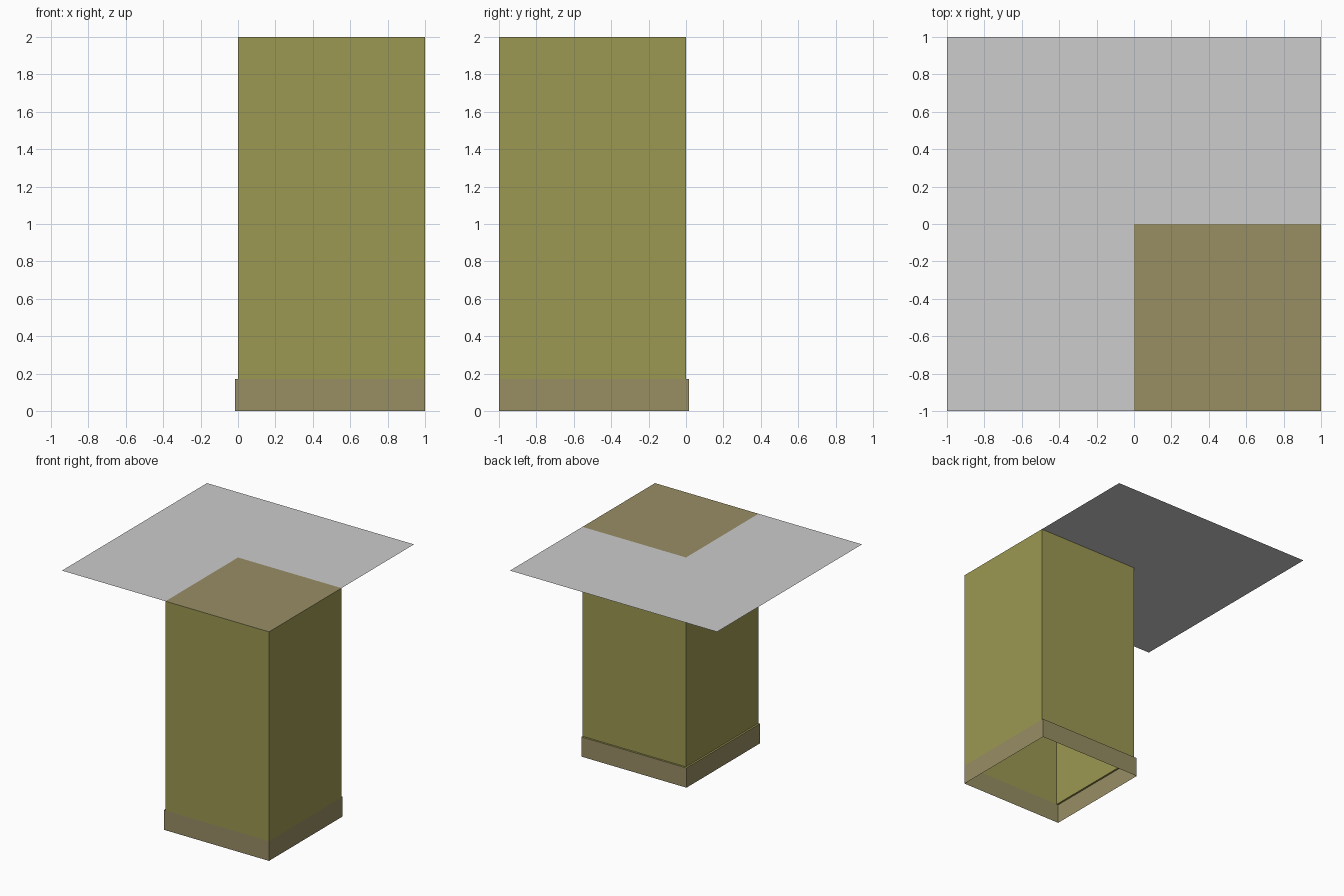
import bpy

if "Cube" in bpy.data.objects:
    bpy.data.objects.remove(bpy.data.objects["Cube"])


def material(name, rgb):
    """Flat colour from 0-255 sRGB values."""
    m = bpy.data.materials.new(name)
    lin = [((c / 255 + 0.055) / 1.055) ** 2.4 for c in rgb]
    m.diffuse_color = (*lin, 1.0)
    m.use_nodes = True
    m.node_tree.nodes["Principled BSDF"].inputs["Base Color"].default_value = m.diffuse_color
    return m


OLIVE = material("olive wall", (156, 152, 82))
TAN = material("tan trim", (152, 142, 100))
GREY = material("light grey ceiling", (204, 204, 204))


def mesh_object(name, verts, faces, mat):
    me = bpy.data.meshes.new(name)
    me.from_pydata(verts, [], faces)
    me.materials.append(mat)
    ob = bpy.data.objects.new(name, me)
    bpy.context.collection.objects.link(ob)
    return ob


def wall_ring(name, x0, x1, y0, y1, z0, z1, mat):
    """Four single-sided walls, open at top and bottom, facing outwards."""
    plan = [(x0, y0), (x1, y0), (x1, y1), (x0, y1)]
    verts = [(x, y, z) for z in (z0, z1) for x, y in plan]
    faces = [(i, (i + 1) % 4, (i + 1) % 4 + 4, i + 4) for i in range(4)]
    return mesh_object(name, verts, faces, mat)


def flat_l(name, outer, inner, z, mat):
    """L-shaped sheet on the -x and +y sides of the column.
    outer = (left x, back y); inner = corner where the column starts."""
    (l, b), (x, y) = outer, inner
    verts = [(l, -1, z), (x, -1, z), (x, y, z), (l, b, z), (1, y, z), (1, b, z)]
    return mesh_object(name, verts, [(0, 1, 2, 3), (3, 2, 4, 5)], mat)


TRIM_TOP, OUT, HEIGHT = 0.172, 0.016, 2.0

# Hollow square column and the skirting around its foot
wall_ring("column_walls", 0, 1, -1, 0, TRIM_TOP, HEIGHT, OLIVE)
wall_ring("skirting_board", -OUT, 1, -1, OUT, 0, TRIM_TOP, TAN)

# Thin ledge where the skirting stands proud of the column
flat_l("skirting_ledge", (-OUT, OUT), (0, 0), TRIM_TOP, OLIVE)

# Ceiling sheet around the column, and the cap over the column
flat_l("ceiling", (-1, 1), (0, 0), HEIGHT, GREY)
mesh_object("column_cap",
            [(0, -1, HEIGHT), (1, -1, HEIGHT), (1, 0, HEIGHT), (0, 0, HEIGHT)],
            [(0, 1, 2, 3)], TAN)
